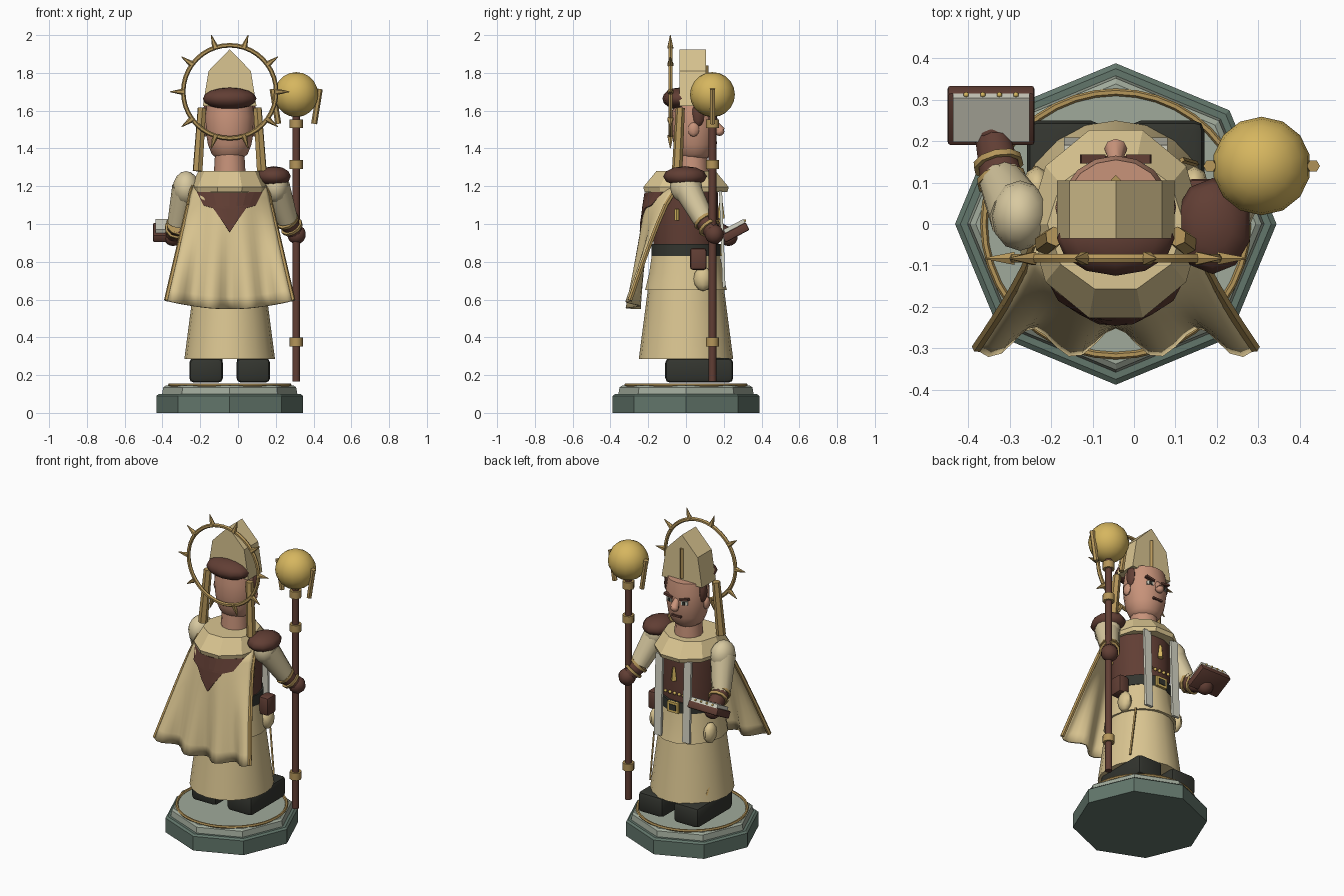
import bpy, bmesh, math
from mathutils import Vector, Matrix

if "Cube" in bpy.data.objects:
    bpy.data.objects.remove(bpy.data.objects["Cube"])

CX = -0.044  # axis of the figure


def material(name, code):
    rgb = [int(code[i:i + 2], 16) / 255 for i in (0, 2, 4)]
    col = [c / 12.92 if c < 0.04 else ((c + 0.055) / 1.055) ** 2.4 for c in rgb] + [1]
    m = bpy.data.materials.new(name)
    m.use_nodes = True
    m.diffuse_color = col
    node = m.node_tree.nodes["Principled BSDF"]
    node.inputs["Base Color"].default_value = col
    node.inputs["Roughness"].default_value = 0.8
    return m


CREAM = material("cream cloth", "DAC591")
PALE = material("pale sleeve", "D8C9A0")
TRIM = material("bronze trim", "B5965A")
GOLD = material("gold", "D6B65F")
BROWN = material("brown leather", "613E34")
BLACK = material("black leather", "33352F")
SKIN = material("skin", "C8937A")
GREEN = material("dark green stone", "62766B")
STONE = material("pale stone", "A0AA9B")
IVORY = material("ivory", "D6D5C5")


def finish(name, bm, mat, smooth=0):
    bmesh.ops.recalc_face_normals(bm, faces=bm.faces)
    me = bpy.data.meshes.new(name)
    bm.to_mesh(me)
    bm.free()
    me.materials.append(mat)
    ob = bpy.data.objects.new(name, me)
    bpy.context.collection.objects.link(ob)
    if smooth:
        bpy.ops.object.select_all(action="DESELECT")
        ob.select_set(True)
        bpy.context.view_layer.objects.active = ob
        bpy.ops.object.shade_smooth_by_angle(angle=math.radians(smooth))
    return ob


def ball(name, loc, radii, mat, segs=12, rings=8):
    bm = bmesh.new()
    bmesh.ops.create_uvsphere(bm, u_segments=segs, v_segments=rings, radius=1)
    bmesh.ops.transform(bm, matrix=Matrix.Translation(loc) @ Matrix.Diagonal((*radii, 1)), verts=bm.verts)
    return finish(name, bm, mat, 60)


def rod(name, a, b, r1, r2, mat, n=8):
    a, b = Vector(a), Vector(b)
    bm = bmesh.new()
    turn = (b - a).to_track_quat("Z", "Y").to_matrix().to_4x4()
    bmesh.ops.create_cone(bm, cap_ends=True, segments=n, radius1=r1, radius2=r2, depth=(b - a).length,
                          matrix=Matrix.Translation((a + b) / 2) @ turn)
    return finish(name, bm, mat, 50 if n > 6 else 0)


def box(name, loc, size, mat, tilt=0, bevel=0, axis="X"):
    bm = bmesh.new()
    bmesh.ops.create_cube(bm, size=1, matrix=Matrix.Diagonal((*size, 1)))
    if bevel:
        bmesh.ops.bevel(bm, geom=bm.edges[:], offset=bevel, segments=2, profile=0.5, affect="EDGES")
    bmesh.ops.transform(bm, matrix=Matrix.Translation(loc) @ Matrix.Rotation(math.radians(tilt), 4, axis), verts=bm.verts)
    return finish(name, bm, mat, 40 if bevel else 0)


def lathe(name, rows, mat, n, cy=0, smooth=0):
    """Stacked elliptical rings given as (z, x radius, y radius)."""
    bm = bmesh.new()
    rings = [[bm.verts.new((CX + rx * math.cos(math.tau * i / n), cy + ry * math.sin(math.tau * i / n), z))
              for i in range(n)] for z, rx, ry in rows]
    for lo, hi in zip(rings, rings[1:]):
        for i in range(n):
            bm.faces.new((lo[i], lo[(i + 1) % n], hi[(i + 1) % n], hi[i]))
    bm.faces.new(rings[0])
    bm.faces.new(rings[-1])
    return finish(name, bm, mat, smooth)


def hoop(name, z, radius, thick, mat, y=0, upright=False):
    bpy.ops.mesh.primitive_torus_add(major_radius=radius, minor_radius=thick, major_segments=40, minor_segments=6,
                                     location=(CX, y, z), rotation=(math.pi / 2 if upright else 0, 0, 0))
    ob = bpy.context.object
    ob.name = name
    ob.data.materials.append(mat)
    bpy.ops.object.shade_smooth_by_angle()


# Plinth
lathe("plinth_base", [(0, .388, .388), (.09, .388, .388), (.1, .375, .375)], GREEN, 8)
lathe("plinth_top", [(.1, .358, .358), (.135, .352, .352), (.145, .338, .338)], STONE, 8)
hoop("plinth_ring", .148, .318, .009, TRIM)

# Boots and robe
for side, s in (("left", 1), ("right", -1)):
    box(side + "_boot", (CX + s * .125, .07, .225), (.178, .36, .13), BLACK, bevel=.025)
    rod(side + "_boot_shaft", (CX + s * .11, 0, .2), (CX + s * .11, 0, .4), .075, .075, BLACK, 10)
lathe("lower_robe", [(.285, .24, .25), (.5, .212, .222), (.67, .19, .2)], CREAM, 20, smooth=40)
lathe("tunic_skirt", [(.65, .205, .222), (.74, .192, .2), (.84, .178, .185)], CREAM, 14, smooth=40)
lathe("belt", [(.83, .185, .188), (.895, .185, .188)], BLACK, 14, smooth=40)
lathe("vest", [(.89, .175, .175), (1.0, .18, .178), (1.18, .185, .172)], BROWN, 14, smooth=40)
lathe("collar", [(1.17, .205, .23), (1.195, .21, .238), (1.28, .165, .165)], CREAM, 10)
for s, y, end in ((1, .155, .145), (-1, -.05, .135)):
    rod("robe_seam", (CX + s * .16 - .02 * (s < 0), y, .65), (CX + s * .195, end, .33), .007, .007, TRIM, 4)

# Belt buckle, vest studs and hip pouches
box("buckle", (CX, .19, .862), (.075, .016, .065), GOLD)
box("buckle_middle", (CX, .197, .862), (.045, .01, .036), BLACK)
for i in range(5):
    ball("vest_stud", (CX + (i - 2) * .032, .178, .945), (.011, .01, .011), GOLD, 6, 4)
rod("pendant", (CX, .185, 1.03), (CX, .185, 1.11), .02, .01, GOLD, 4)
rod("side_clasp", (CX + .178, -.05, 1.02), (CX + .182, -.05, 1.08), .014, .014, GOLD, 6)
box("leather_pouch", (CX + .205, .065, .815), (.07, .088, .115), BROWN, bevel=.015)
for s in (-1, 1):
    ball("cloth_pouch", (CX + s * .19, .09, .71), (.035, .05, .065), CREAM, 8, 6)

# Stole bands
for s in (-1, 1):
    rail = box("stole_band", (CX + s * .1, .192, .92), (.05, .016, .51), IVORY, tilt=2)

# Cape


def cape_point(u, v, lift=0):
    z = 1.2 - .605 * v - .045 * v * (1 - u * u)
    top = -.195 + .15 * u * u
    low = -.28 + .035 * math.cos(math.tau * u / .6)
    y = top + (low - top) * v ** .75
    flat = top + (-.28 - top) * v ** .75
    return Vector((CX + u * (.195 + .14 * v), flat + (y - flat) * v - lift, z))


bm = bmesh.new()
NU, NV = 24, 10
grid = [[bm.verts.new(cape_point(i / NU * 2 - 1, j / NV)) for i in range(NU + 1)] for j in range(NV + 1)]
for j in range(NV):
    for i in range(NU):
        bm.faces.new((grid[j][i], grid[j][i + 1], grid[j + 1][i + 1], grid[j + 1][i]))
cape = finish("cape", bm, CREAM, 50)
mod = cape.modifiers.new("thickness", "SOLIDIFY")
mod.thickness = .014
mod.offset = 0
for s in (-1, 1):
    for j in range(6):
        rod("cape_edge", cape_point(s, j / 6), cape_point(s, (j + 1) / 6), .013, .013, TRIM, 6)

# Pointed leather panel on the cape, rows of half widths following the cape
bm = bmesh.new()
rows = []
for v, half in ((.05, .86), (.16, .64), (.18, .4), (.28, .18), (.37, .01)):
    rows.append([bm.verts.new(cape_point(half * k / 4, v, .016)) for k in range(-4, 5)])
for a, b in zip(rows, rows[1:]):
    for k in range(8):
        bm.faces.new((a[k], a[k + 1], b[k + 1], b[k]))
panel = finish("cape_panel", bm, BROWN)
panel.modifiers.new("thickness", "SOLIDIFY").thickness = .008

# Arms: shoulder, wrist, hand
ARMS = (("left", (.2, 0, 1.2), (.262, .095, 1.02), (.31, .15, .945)),
        ("right", (-.275, .02, 1.19), (-.318, .1, 1.0), (-.345, .225, .935)))
for side, sh, wr, ha in ARMS:
    sh, wr, ha = Vector(sh), Vector(wr), Vector(ha)
    ball(side + "_shoulder", sh, (.07, .085, .09), PALE)
    rod(side + "_sleeve", sh, wr, .075, .056, PALE, 12)
    rod(side + "_cuff", wr, ha, .054, .042, BROWN, 10)
    d = (ha - wr).normalized()
    for t in (.0, .045):
        rod(side + "_cuff_band", wr + d * t, wr + d * (t + .016), .062, .06, TRIM, 10)
    ball(side + "_hand", ha, (.052, .05, .052), BROWN, 10, 7)
ball("pauldron", (.19, -.005, 1.252), (.094, .116, .054), BROWN, 10, 6)

# Open book
box("book_cover", (-.345, .262, .955), (.21, .145, .045), BROWN, 28, .008)
box("book_pages", (-.345, .258, .985), (.185, .12, .03), IVORY, 28)
for i in range(4):
    ball("book_stud", (-.405 + i * .04, .312, 1.018), (.007, .007, .007), GOLD, 6, 4)

# Staff
SX, SY = .308, .14
rod("staff_shaft", (SX, SY, .165), (SX, SY, 1.6), .021, .021, BROWN, 10)
for z in (.375, 1.315, 1.53):
    rod("staff_band", (SX, SY, z - .023), (SX, SY, z + .023), .035, .035, TRIM, 8)
ball("staff_orb", (SX, SY, 1.685), (.119, .119, .119), GOLD, 14, 10)
for s in (-1, 1):
    rod("staff_prong", (SX + s * .095, SY, 1.53), (SX + s * .125, SY, 1.715), .016, .016, TRIM, 6)

# Head
rod("neck", (CX, .035, 1.25), (CX, .035, 1.42), .085, .075, SKIN, 12)
lathe("head", [(1.34, .06, .06), (1.37, .095, .09), (1.42, .115, .111), (1.5, .129, .12), (1.57, .131, .12), (1.64, .12, .11)],
      SKIN, 16, .045, 60)
rod("nose", (CX, .15, 1.54), (CX, .182, 1.49), .015, .028, SKIN, 8)
ball("nose_tip", (CX, .178, 1.49), (.027, .025, .024), SKIN, 8, 6)
box("mouth", (CX, .158, 1.43), (.065, .012, .012), BROWN)
for s in (-1, 1):
    box("eye", (CX + s * .052, .153, 1.522), (.04, .012, .022), IVORY, -s * 18, axis="Z")
    box("pupil", (CX + s * .05, .158, 1.522), (.017, .012, .02), BLACK, -s * 18, axis="Z")
    box("brow", (CX + s * .055, .157, 1.548), (.06, .022, .014), BROWN, -s * 12, axis="Y")
    ball("ear", (CX + s * .13, .04, 1.5), (.016, .03, .038), SKIN, 8, 6)
    ball("sideburn", (CX + s * .122, .065, 1.58), (.02, .034, .065), BROWN, 8, 6)
    rod("lappet", (CX + s * .17, -.047, 1.28), (CX + s * .147, -.03, 1.615), .028, .024, TRIM, 6)
ball("hair", (CX, -.035, 1.664), (.142, .09, .058), BROWN, 12, 8)

# Mitre: pentagon outline pushed along y
bm = bmesh.new()
shape = [(-.142, 1.625), (.142, 1.625), (.112, 1.81), (0, 1.925), (-.112, 1.81)]
face = bm.faces.new([bm.verts.new((CX + x, -.035, z)) for x, z in shape])
ext = bmesh.ops.extrude_face_region(bm, geom=[face])
bmesh.ops.translate(bm, vec=(0, .14, 0), verts=[g for g in ext["geom"] if isinstance(g, bmesh.types.BMVert)])
finish("mitre", bm, CREAM)
rod("mitre_strip", (CX, .106, 1.65), (CX, .106, 1.84), .012, .012, TRIM, 4)

# Spiked halo
HY, HZ = -.083, 1.7
hoop("halo_ring", HZ, .246, .012, TRIM, HY, True)
for k in range(10):
    a = math.tau * k / 10
    d = Vector((math.cos(a), 0, math.sin(a)))
    c = Vector((CX, HY, HZ))
    rod("halo_spike", c + d * .245, c + d * .316, .018, .002, TRIM, 6)
